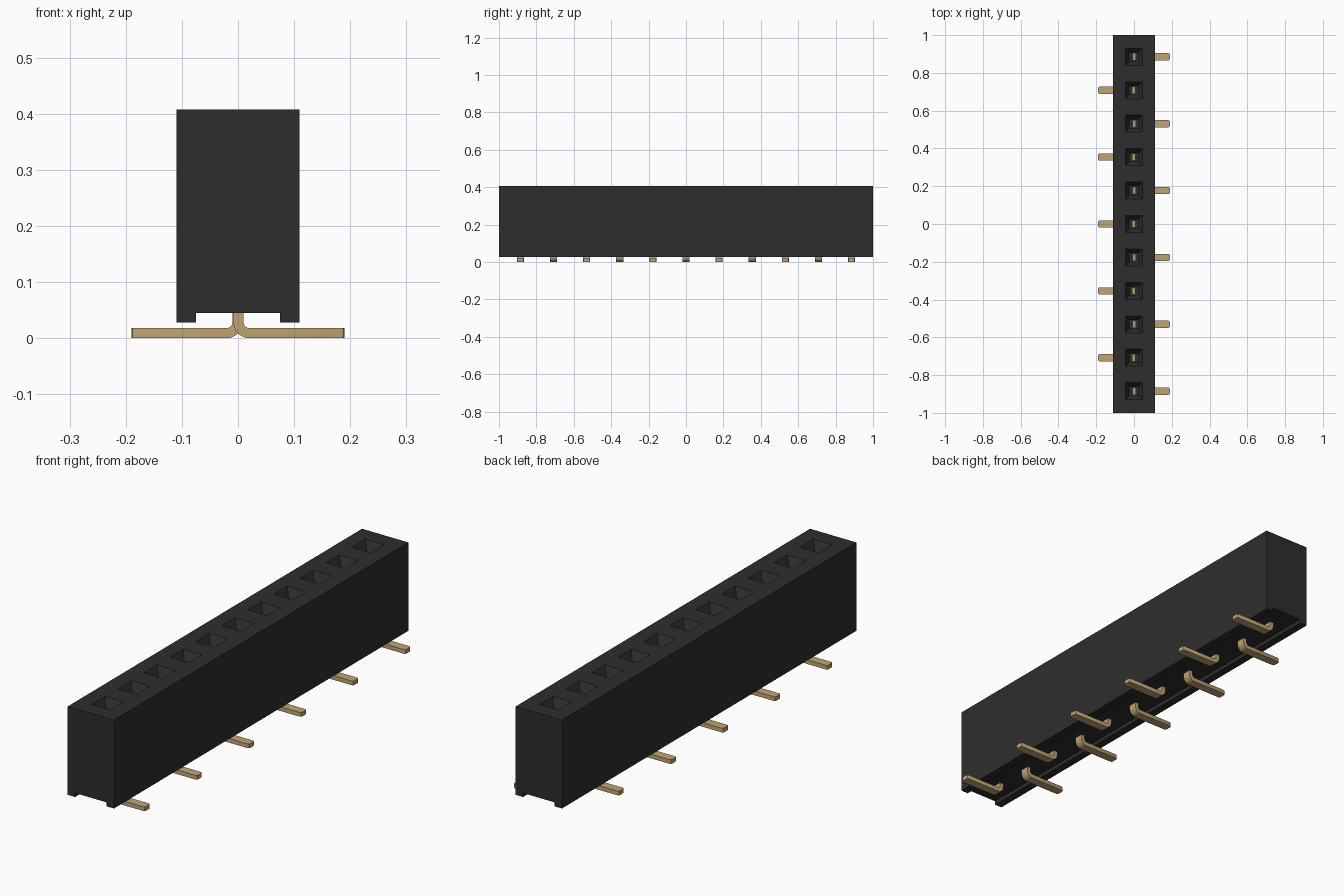
import bpy, bmesh, math

cube = bpy.data.objects.get("Cube")
if cube:
    bpy.data.objects.remove(cube, do_unlink=True)

COUNT, PITCH = 11, 0.177
HALF_X, HALF_Y = 0.11, 1.0
BOTTOM, TOP = 0.028, 0.408
CENTRES = [(i - (COUNT - 1) / 2) * PITCH for i in range(COUNT)]


def material(name, rgb):
    m = bpy.data.materials.new(name)
    m.use_nodes = True
    m.diffuse_color = (*rgb, 1)
    bsdf = m.node_tree.nodes["Principled BSDF"]
    bsdf.inputs["Base Color"].default_value = (*rgb, 1)
    bsdf.inputs["Roughness"].default_value = 0.6
    return m


def finish(bm, name, mat):
    bmesh.ops.remove_doubles(bm, verts=bm.verts, dist=1e-5)
    bmesh.ops.recalc_face_normals(bm, faces=bm.faces)
    mesh = bpy.data.meshes.new(name)
    bm.to_mesh(mesh)
    bm.free()
    mesh.materials.append(mat)
    obj = bpy.data.objects.new(name, mesh)
    bpy.context.collection.objects.link(obj)
    return obj


def face(bm, points):
    return bm.faces.new([bm.verts.new(p) for p in points])


def rect(hx, y0, y1, z):
    return [(-hx, y0, z), (hx, y0, z), (hx, y1, z), (-hx, y1, z)]


black = material("black plastic", (0.027, 0.027, 0.027))
gold = material("gold contact", (0.53, 0.37, 0.17))

# Housing: channelled underside, flat ends, long sides split along the top edge
bm = bmesh.new()
cuts = [-HALF_Y] + [y + PITCH / 2 for y in CENTRES[:-1]] + [HALF_Y]
channel = [(-HALF_X, BOTTOM), (-0.075, BOTTOM), (-0.075, 0.045),
           (0.075, 0.045), (0.075, BOTTOM), (HALF_X, BOTTOM)]
for (xa, za), (xb, zb) in zip(channel, channel[1:]):
    face(bm, [(xa, -HALF_Y, za), (xb, -HALF_Y, zb), (xb, HALF_Y, zb), (xa, HALF_Y, za)])
for end in (-HALF_Y, HALF_Y):
    face(bm, [(x, end, z) for x, z in channel + [(HALF_X, TOP), (-HALF_X, TOP)]])
for x in (-HALF_X, HALF_X):
    face(bm, [(x, HALF_Y, BOTTOM), (x, -HALF_Y, BOTTOM)] + [(x, y, TOP) for y in cuts])

# Sockets: each top cell steps into a funnel, then a square hole with a floor
for y, y0, y1 in zip(CENTRES, cuts, cuts[1:]):
    rings = [rect(HALF_X, y0, y1, TOP)]
    for half, z in ((0.045, TOP), (0.023, 0.365), (0.023, 0.12)):
        rings.append(rect(half, y - half, y + half, z))
    for a, b in zip(rings, rings[1:]):
        for k in range(4):
            n = (k + 1) % 4
            face(bm, [a[k], a[n], b[n], b[k]])
    face(bm, rings[-1])
finish(bm, "housing", black)


# Contact pin: bent strip, side profile extruded across its width
def arc(radius, start, stop, steps=6):
    cx, cz = 0.02, 0.028
    angles = [math.radians(start + (stop - start) * i / steps) for i in range(steps + 1)]
    return [(cx + radius * math.cos(a), cz + radius * math.sin(a)) for a in angles]


def make_pin(name, y, side):
    tip, half = 0.19, 0.019
    profile = [(0.01, 0.2), (-0.008, 0.2)] + arc(0.028, 180, 270)
    profile += [(tip, 0.0), (tip, 0.018)] + arc(0.01, 270, 180)
    bm = bmesh.new()
    f = face(bm, [(side * x, y - half, z) for x, z in profile])
    out = bmesh.ops.extrude_face_region(bm, geom=[f])
    moved = [v for v in out["geom"] if isinstance(v, bmesh.types.BMVert)]
    bmesh.ops.translate(bm, verts=moved, vec=(0, 2 * half, 0))
    # clipped corners at the foot's tip
    corners = [e for e in bm.edges
               if all(abs(v.co.x) > tip - 1e-4 for v in e.verts)
               and abs(e.verts[0].co.y - e.verts[1].co.y) < 1e-4]
    bmesh.ops.bevel(bm, geom=corners, offset=0.008, segments=2, profile=0.5,
                    affect='EDGES')
    return finish(bm, name, gold)


for i, y in enumerate(CENTRES):
    pin = make_pin(f"contact_pin_{i + 1}", y, 1 if i % 2 == 0 else -1)
    bpy.ops.object.select_all(action='DESELECT')
    pin.select_set(True)
    bpy.context.view_layer.objects.active = pin
    bpy.ops.object.shade_smooth_by_angle(angle=math.radians(30))
